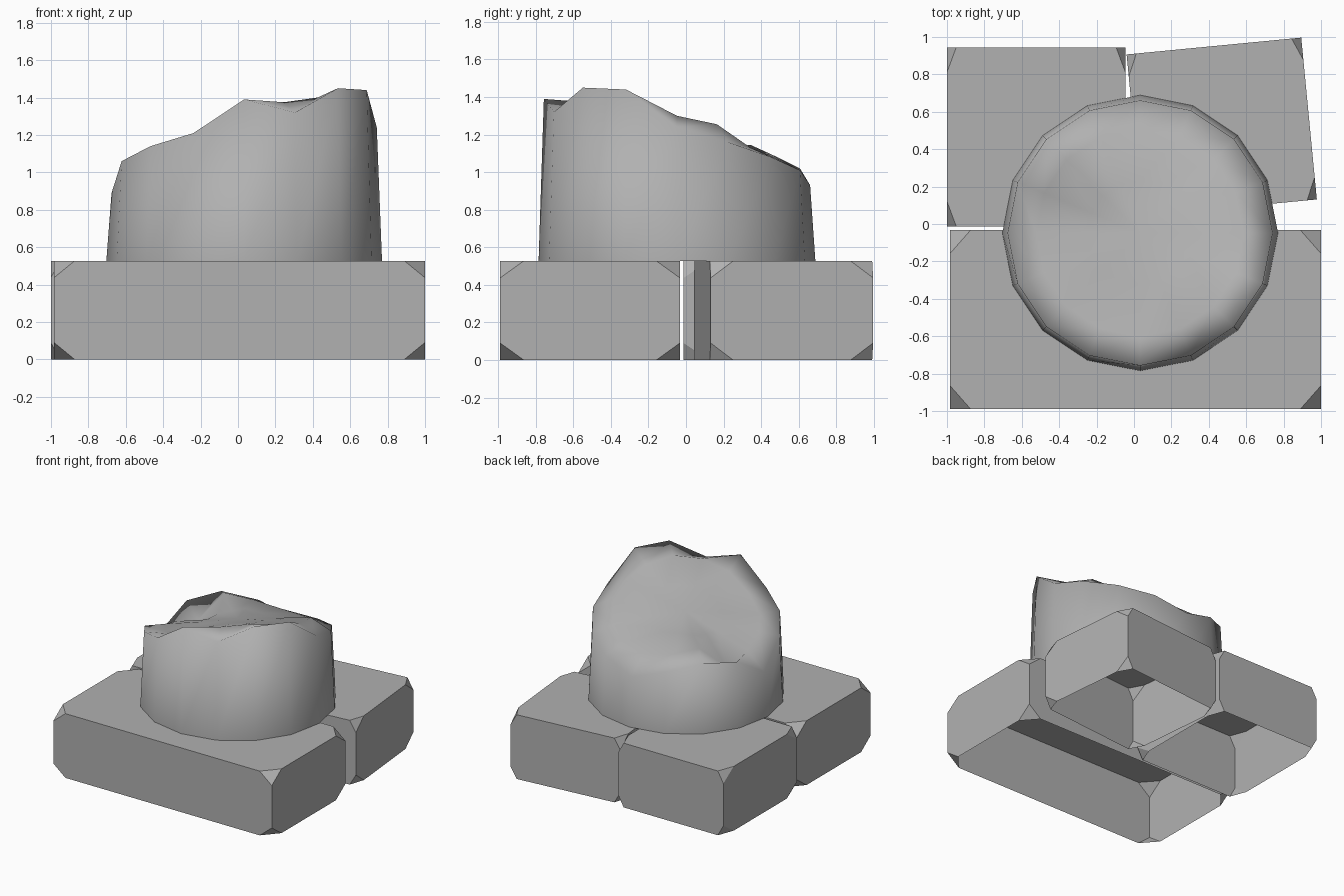
import bpy, bmesh
from math import sin, cos, tau, radians

if "Cube" in bpy.data.objects:
    bpy.data.objects.remove(bpy.data.objects["Cube"])

# Dark stone
stone = bpy.data.materials.new("stone")
stone.diffuse_color = (0.44, 0.44, 0.44, 1)
stone.use_nodes = True
stone.node_tree.nodes["Principled BSDF"].inputs["Base Color"].default_value = stone.diffuse_color


def finish(bm, name, smooth):
    bmesh.ops.recalc_face_normals(bm, faces=bm.faces[:])
    mesh = bpy.data.meshes.new(name)
    bm.to_mesh(mesh)
    bm.free()
    mesh.polygons.foreach_set("use_smooth", [smooth] * len(mesh.polygons))
    mesh.materials.append(stone)
    ob = bpy.data.objects.new(name, mesh)
    bpy.context.collection.objects.link(ob)
    return ob


# Base block: box with its eight corners cut off, open underneath
def block(name, centre, size, chamfer, turn=0):
    half = [s / 2 for s in size]
    bm = bmesh.new()
    for sx in (-1, 1):
        for sy in (-1, 1):
            for sz in (-1, 1):
                sign = (sx, sy, sz)
                for axis in range(3):
                    co = [h * s for h, s in zip(half, sign)]
                    co[axis] -= sign[axis] * chamfer[axis]
                    bm.verts.new(co)
    bmesh.ops.convex_hull(bm, input=bm.verts[:])
    bmesh.ops.dissolve_limit(bm, angle_limit=radians(1),
                             verts=bm.verts[:], edges=bm.edges[:])
    bm.normal_update()
    bottom = [f for f in bm.faces if abs(f.normal.z) > 0.99
              and f.calc_center_median().z < 0]
    bmesh.ops.delete(bm, geom=bottom, context='FACES')
    ob = finish(bm, name, False)
    ob.location = (*centre, half[2])
    ob.rotation_euler.z = radians(turn)


H = 0.527
block("front_block", (0.008, -0.511), (1.983, 0.957, H), (0.11, 0.125, 0.09))
block("back_left_block", (-0.523, 0.466), (0.955, 0.957, H), (0.05, 0.135, 0.09))
block("back_right_block", (0.469, 0.519), (0.938, 0.869, H), (0.052, 0.12, 0.09), 5.5)

# Broken column: 16 sides, rim and inner heights listed counter-clockwise from +x
N = 16
CX, CY = 0.033, -0.048
rim = [1.24, 1.16, 1.08, 1.01, 0.93, 1.02, 1.09, 1.06,
       0.89, 1.06, 1.14, 1.21, 1.39, 1.32, 1.45, 1.44]
inner = [1.30, 1.255, 1.13, 1.08, 1.06, 1.09, 1.145, 0.96,
         1.02, 1.09, 1.13, 1.20, 1.31, 1.375, 1.40, 1.36]
# The middle ring is a softened copy of the inner one
middle = [1.19 + 0.5 * (sum(inner[(i + k) % N] for k in (-1, 0, 1)) / 3 - 1.19)
          for i in range(N)]

bm = bmesh.new()


def ring(radius, heights):
    return [bm.verts.new((CX + radius * cos(tau * i / N),
                          CY + radius * sin(tau * i / N), z))
            for i, z in enumerate(heights)]


rings = [ring(0.737, [H] * N), ring(0.709, rim), ring(0.555, inner), ring(0.28, middle)]
for a, b in zip(rings, rings[1:]):
    for i in range(N):
        j = (i + 1) % N
        bm.faces.new((a[i], a[j], b[j], b[i]))
top = bm.verts.new((CX, CY, 1.19))
for i in range(N):
    bm.faces.new((rings[-1][i], rings[-1][(i + 1) % N], top))
finish(bm, "broken_column", True)
